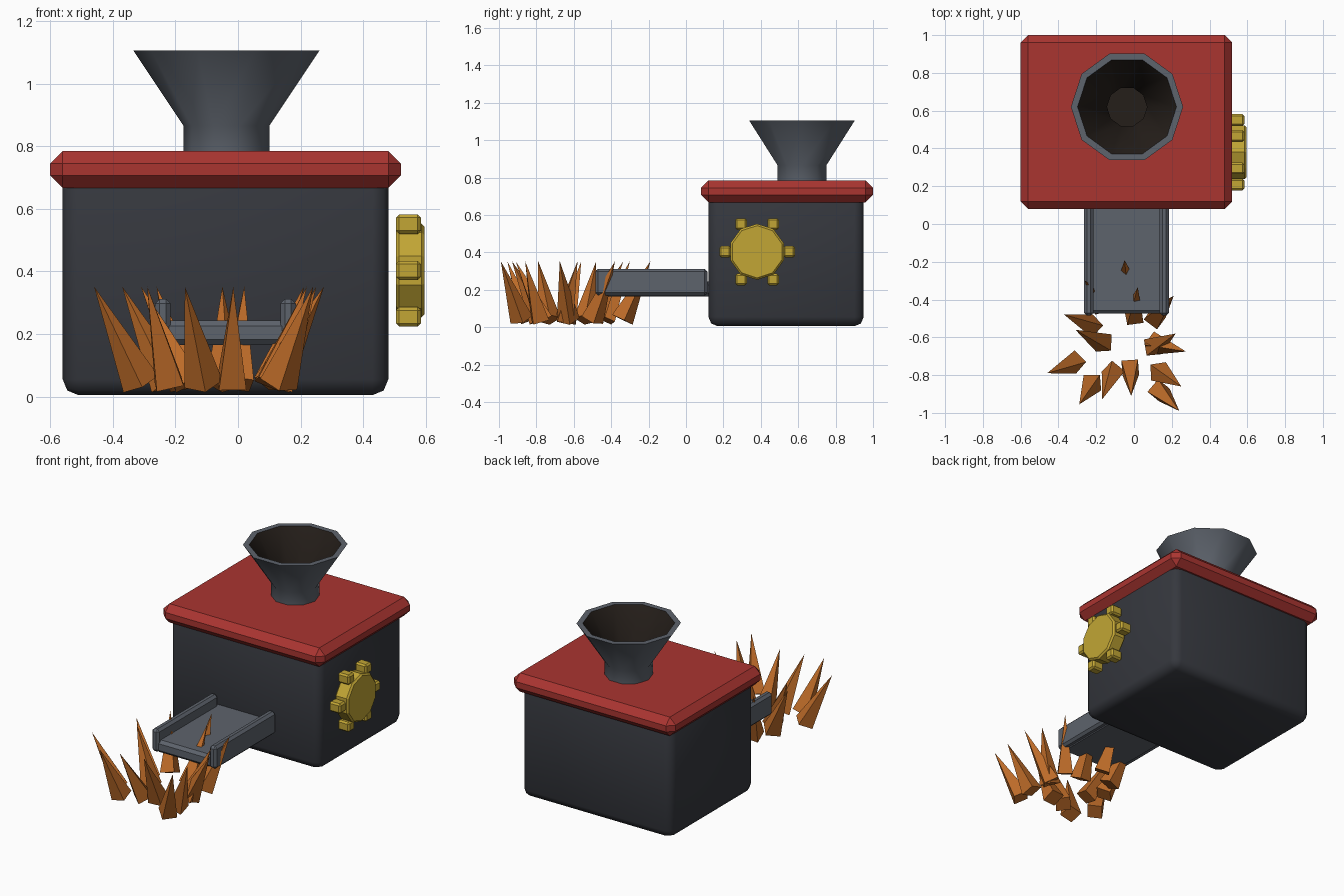
import bpy, bmesh, math
from mathutils import Vector, Matrix

if "Cube" in bpy.data.objects:
    bpy.data.objects.remove(bpy.data.objects["Cube"])


def material(name, r, g, b):
    m = bpy.data.materials.new(name)
    m.diffuse_color = (r, g, b, 1)
    m.use_nodes = True
    m.node_tree.nodes["Principled BSDF"].inputs["Base Color"].default_value = m.diffuse_color
    return m


DARK = material("dark_metal", 0.036, 0.039, 0.048)
RED = material("red_paint", 0.40, 0.035, 0.03)
STEEL = material("steel", 0.11, 0.125, 0.15)
GOLD = material("gold", 0.54, 0.38, 0.035)
WOOD = material("wood", 0.52, 0.15, 0.022)
SOOT = material("soot", 0.018, 0.013, 0.01)


def finish(name, bm, mats, smooth=None):
    bmesh.ops.recalc_face_normals(bm, faces=bm.faces)
    me = bpy.data.meshes.new(name)
    bm.to_mesh(me)
    bm.free()
    for m in mats:
        me.materials.append(m)
    ob = bpy.data.objects.new(name, me)
    bpy.context.collection.objects.link(ob)
    if smooth:
        bpy.ops.object.select_all(action='DESELECT')
        ob.select_set(True)
        bpy.context.view_layer.objects.active = ob
        bpy.ops.object.shade_smooth_by_angle(angle=math.radians(smooth))
    return ob


def box(name, lo, hi, bevel, mat, segments=1, smooth=None):
    lo, hi = Vector(lo), Vector(hi)
    bm = bmesh.new()
    bmesh.ops.create_cube(bm, size=1, matrix=Matrix.Translation((lo + hi) / 2)
                          @ Matrix.Diagonal((hi - lo).to_4d()))
    bmesh.ops.bevel(bm, geom=bm.edges[:], offset=bevel, segments=segments,
                    profile=0.5, affect='EDGES')
    return finish(name, bm, [mat], smooth)


CX = -0.04  # machine centre line

# Body and lid
box("body", (CX - 0.52, 0.12, 0.005), (CX + 0.52, 0.95, 0.72), 0.05, DARK, 2, 50)
box("lid", (CX - 0.56, 0.08, 0.667), (CX + 0.56, 1.0, 0.785), 0.04, RED)

# Hopper: ten-sided funnel, dark inside
profile = [(0.137, 0.76), (0.137, 0.865), (0.297, 1.105),
           (0.262, 1.105), (0.106, 0.865), (0.106, 0.80)]
bm = bmesh.new()
rings = [[bm.verts.new((CX + 0.003 + r * math.cos(i * math.tau / 10),
                        0.62 + r * math.sin(i * math.tau / 10), z))
          for i in range(10)] for r, z in profile]
for k, (a, b) in enumerate(zip(rings, rings[1:])):
    for i in range(10):
        j = (i + 1) % 10
        f = bm.faces.new((a[i], a[j], b[j], b[i]))
        f.material_index = 1 if k > 2 else 0
bm.faces.new(rings[0])
bm.faces.new(rings[-1]).material_index = 1
finish("hopper", bm, [STEEL, SOOT], 40)

# Gear: ten-sided wheel with six square teeth
GY, GZ = 0.38, 0.403
bm = bmesh.new()
bmesh.ops.create_cone(bm, cap_ends=True, segments=10, radius1=0.15, radius2=0.15, depth=0.092,
                      matrix=Matrix.Translation((0.55, GY, GZ)) @ Matrix.Rotation(math.pi / 2, 4, 'Y')
                      @ Matrix.Rotation(math.pi / 2, 4, 'Z'))
bmesh.ops.bevel(bm, geom=[e for e in bm.edges if abs(e.verts[0].co.x - e.verts[1].co.x) < 0.01],
                offset=0.01, segments=1, affect='EDGES')
finish("gear_wheel", bm, [GOLD])
for i in range(6):
    a = i * math.tau / 6
    y, z = GY + 0.171 * math.cos(a), GZ + 0.171 * math.sin(a)
    box(f"gear_tooth_{i + 1}", (0.505, y - 0.031, z - 0.031), (0.584, y + 0.031, z + 0.031), 0.01, GOLD)

# Output tray with two side rails
box("tray_floor", (CX - 0.205, -0.475, 0.165), (CX + 0.205, 0.16, 0.243), 0.018, STEEL)
for side, s in (("left", -1), ("right", 1)):
    x = CX + s * 0.2
    box(f"tray_rail_{side}", (x - 0.025, -0.485, 0.17), (x + 0.025, 0.115, 0.312), 0.015, STEEL)

# Wood splinters: leaning four-sided spikes (base x, y, tip x, y)
splinters = [
    (-0.22, -0.54, -0.37, -0.48), (-0.16, -0.63, -0.31, -0.56),
    (-0.31, -0.73, -0.46, -0.79), (-0.22, -0.84, -0.29, -0.955),
    (-0.11, -0.78, -0.17, -0.93), (-0.02, -0.76, -0.015, -0.91),
    (0.13, -0.88, 0.24, -0.99), (0.13, -0.78, 0.25, -0.86),
    (0.11, -0.63, 0.275, -0.675), (0.10, -0.65, 0.22, -0.58),
    (0.11, -0.50, 0.21, -0.38), (0.0, -0.49, 0.02, -0.335),
    (-0.04, -0.34, -0.05, -0.19), (-0.17, -0.43, -0.26, -0.30),
]
for i, (bx, by, tx, ty) in enumerate(splinters):
    base, tip = Vector((bx, by, 0.04)), Vector((tx, ty, 0.352))
    axis = tip - base
    spin = Matrix.Rotation(i * 0.8, 4, 'Z')
    bm = bmesh.new()
    bmesh.ops.create_cone(bm, cap_ends=True, segments=4, radius1=0.062, radius2=0, depth=axis.length,
                          matrix=Matrix.Translation((base + tip) / 2)
                          @ Vector((0, 0, 1)).rotation_difference(axis).to_matrix().to_4x4() @ spin)
    bmesh.ops.remove_doubles(bm, verts=bm.verts, dist=0.0005)
    finish(f"splinter_{i + 1}", bm, [WOOD])
